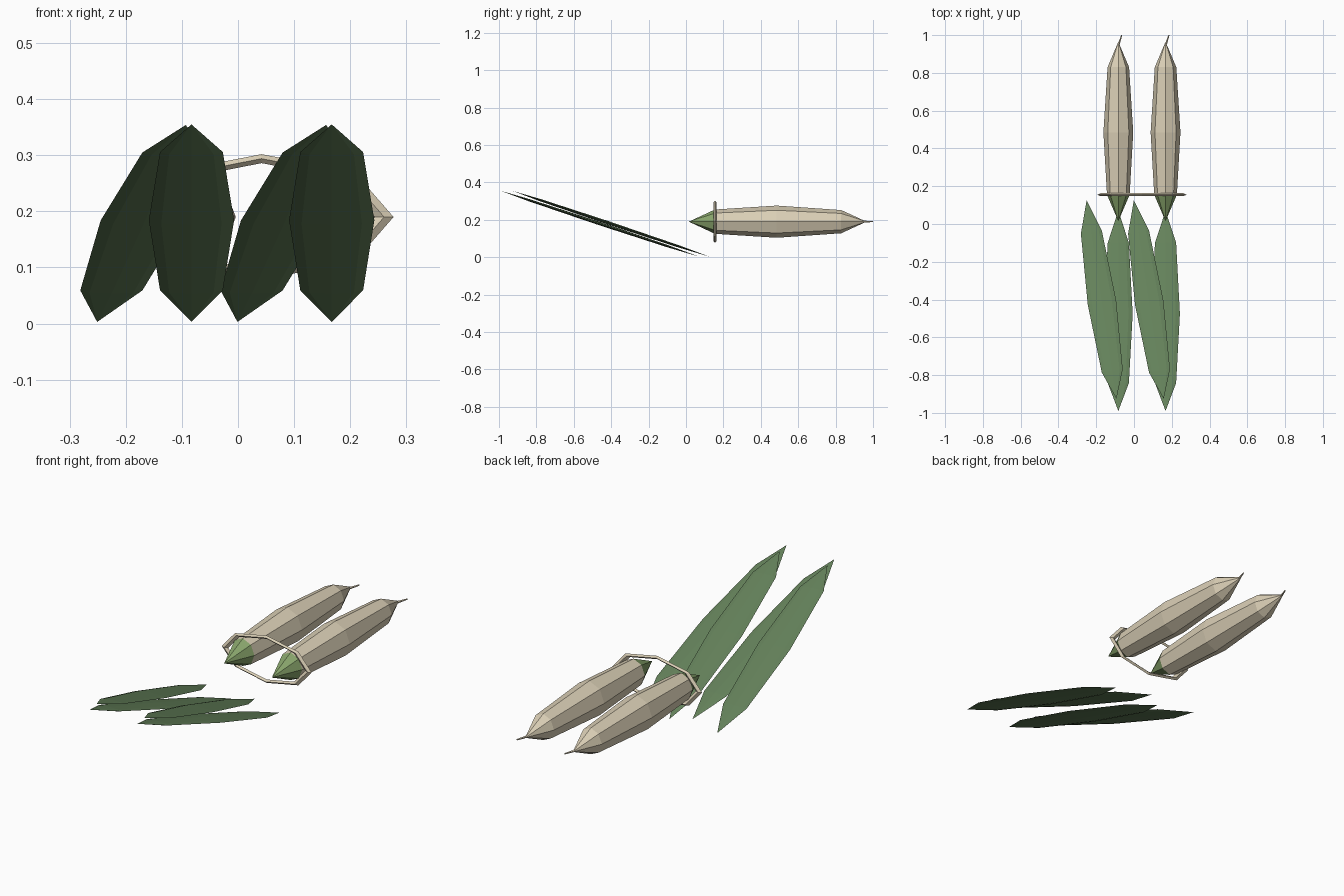
import bpy, bmesh, math
from mathutils import Matrix, Vector

cube = bpy.data.objects.get("Cube")
if cube:
    bpy.data.objects.remove(cube, do_unlink=True)


def material(name, rgb):
    mat = bpy.data.materials.new(name)
    mat.use_nodes = True
    mat.diffuse_color = (*rgb, 1)
    bsdf = next(n for n in mat.node_tree.nodes if n.type == 'BSDF_PRINCIPLED')
    bsdf.inputs["Base Color"].default_value = (*rgb, 1)
    return mat


cream = material("cream", (0.71, 0.63, 0.47))
tip_green = material("tip green", (0.25, 0.38, 0.15))
leaf_green = material("leaf green", (0.13, 0.225, 0.105))


def finish(name, bm, mats, matrix=Matrix()):
    bmesh.ops.recalc_face_normals(bm, faces=bm.faces)
    mesh = bpy.data.meshes.new(name)
    bm.to_mesh(mesh)
    bm.free()
    for mat in mats:
        mesh.materials.append(mat)
    obj = bpy.data.objects.new(name, mesh)
    obj.matrix_world = matrix
    bpy.context.collection.objects.link(obj)
    return obj


def spindle(start, end, rings, sides=8):
    """Pointed faceted body along y; rings are (y, half width, half height)."""
    bm = bmesh.new()
    loops = []
    for y, w, h in rings:
        angles = [math.tau * i / sides for i in range(sides)]
        loops.append([bm.verts.new((w * math.cos(a), y, h * math.sin(a))) for a in angles])
    first, last = bm.verts.new((0, start, 0)), bm.verts.new((0, end, 0))
    for i in range(sides):
        j = (i + 1) % sides
        bm.faces.new((first, loops[0][j], loops[0][i]))
        bm.faces.new((last, loops[-1][i], loops[-1][j]))
        for a, b in zip(loops, loops[1:]):
            bm.faces.new((a[i], a[j], b[j], b[i]))
    return bm


def root(name, x):
    crown = 0.155
    bm = spindle(0.015, 0.965, [(crown, 0.06, 0.065), (0.485, 0.079, 0.086), (0.83, 0.057, 0.062)])
    # the front cone is green
    for face in bm.faces:
        face.material_index = int(face.calc_center_median().y < crown)
    finish(name, bm, [cream, tip_green], Matrix.Translation((x, 0, 0.19)))
    # thin bent tail
    a, b = Vector((x, 0.945, 0.19)), Vector((x + 0.018, 1.0, 0.19))
    tail = bmesh.new()
    bmesh.ops.create_cone(tail, cap_ends=True, segments=5, radius1=0.006,
                          radius2=0.003, depth=(b - a).length)
    turn = (b - a).to_track_quat('Z', 'Y').to_matrix().to_4x4()
    finish(name + "_tail", tail, [cream], Matrix.Translation((a + b) / 2) @ turn)


def leaf(name, base, tip):
    base, tip = Vector(base), Vector(tip)
    length = (tip - base).length
    bm = spindle(0, length, [(0.16 * length, 0.056, 0.006), (0.515 * length, 0.076, 0.009),
                             (0.86 * length, 0.056, 0.006)])
    # local y runs from base to tip, local x stays level
    along = (tip - base).normalized()
    across = along.cross(Vector((0, 0, 1))).normalized()
    turn = Matrix((across, along, across.cross(along))).transposed().to_4x4()
    finish(name, bm, [leaf_green], Matrix.Translation(base) @ turn)


# two roots, each with a straight and a slanted leaf
for side, x in (("right", -0.083), ("left", 0.167)):
    root(side + "_root", x)
    leaf(side + "_straight_leaf", (x, 0.07, 0.003), (x, -0.99, 0.355))
    leaf(side + "_slanted_leaf", (x - 0.168, 0.125, 0.003), (x - 0.01, -0.925, 0.354))

# faceted band around both roots
bm = bmesh.new()
band = []
for i in range(8):
    a = math.tau * i / 8
    band.append([bm.verts.new((r * 2.1 * math.cos(a), y, r * math.sin(a)))
                 for r, y in ((0.112, 0), (0.104, 0.008), (0.096, 0), (0.104, -0.008))])
for i in range(8):
    p, q = band[i], band[(i + 1) % 8]
    for k in range(4):
        n = (k + 1) % 4
        bm.faces.new((p[k], p[n], q[n], q[k]))
finish("tie_band", bm, [cream], Matrix.Translation((0.042, 0.155, 0.19)))
